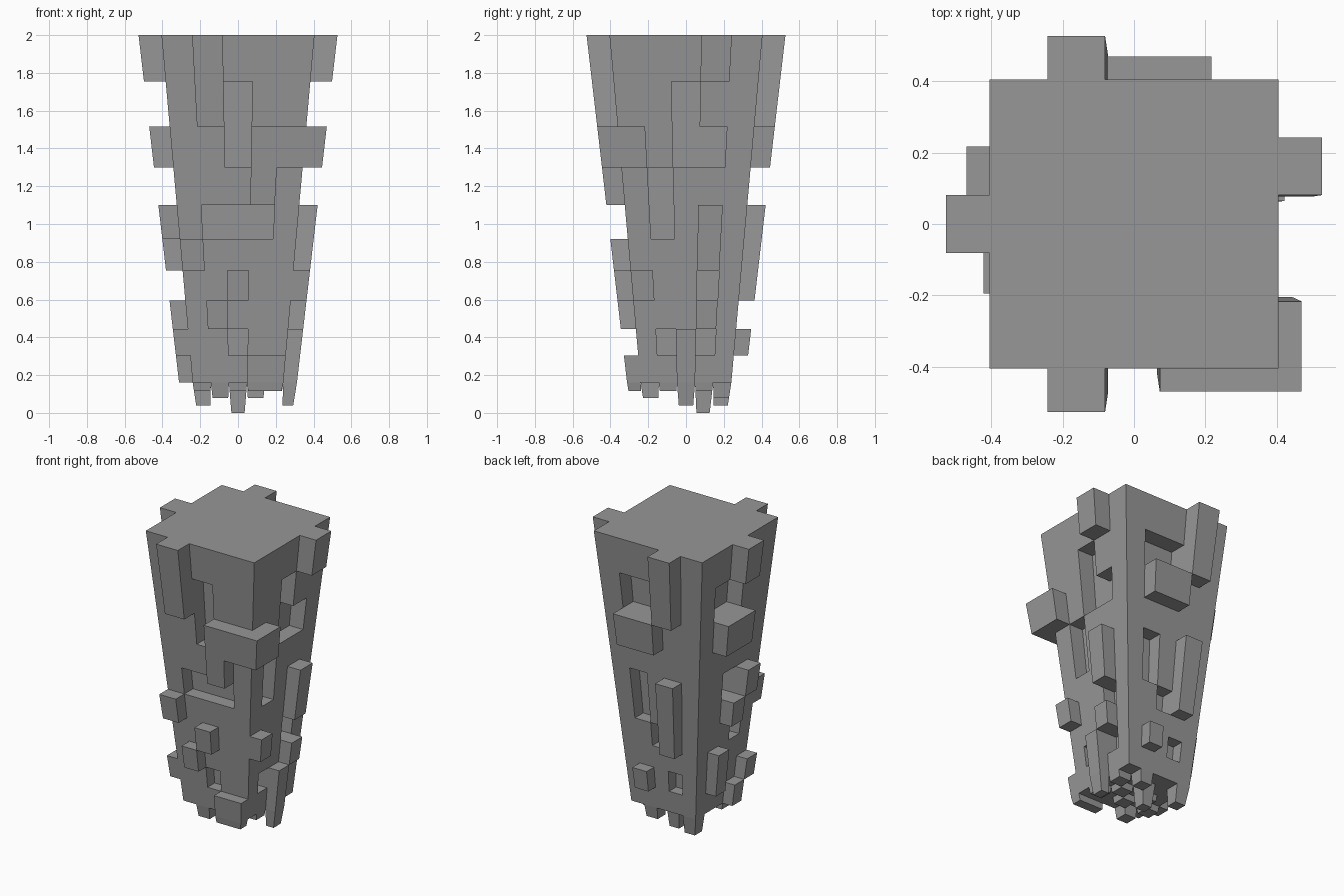
import bpy, bmesh
from mathutils import Vector

if "Cube" in bpy.data.objects:
    bpy.data.objects.remove(bpy.data.objects["Cube"])

# Row heights from top to bottom, and column limits as a share of the half width
ROWS = [2.0, 1.755, 1.515, 1.30, 1.10, 0.92, 0.755, 0.595, 0.445, 0.305, 0.16]
COLS = [-1, -0.6, -0.2, 0.2, 0.6, 1]
OUT, IN = 1.3, 0.7
SIDES = {"front": (1, -1), "back": (1, 1), "left": (0, 1), "right": (0, -1)}


def half_width(z):
    return 0.405 - 0.0897 * (2 - z)


grey = bpy.data.materials.new("stone grey")
grey.use_nodes = True
grey.diffuse_color = (0.31, 0.31, 0.31, 1)
grey.node_tree.nodes["Principled BSDF"].inputs["Base Color"].default_value = grey.diffuse_color


def finish(bm, name):
    """Taper the mesh with height and make an object of it."""
    for v in bm.verts:
        w = half_width(v.co.z)
        v.co.x *= w
        v.co.y *= w
    bmesh.ops.recalc_face_normals(bm, faces=bm.faces)
    mesh = bpy.data.meshes.new(name)
    bm.to_mesh(mesh)
    bm.free()
    mesh.materials.append(grey)
    obj = bpy.data.objects.new(name, mesh)
    bpy.context.collection.objects.link(obj)
    return obj


def cells(bm, side, first_col, last_col, first_row, last_row):
    """Faces of one side within a block of columns and rows."""
    axis, sign = SIDES[side]
    found = []
    for f in bm.faces:
        c = f.calc_center_median()
        if (abs(c[axis] - sign) < 1e-4
                and COLS[first_col] < c[1 - axis] < COLS[last_col + 1]
                and ROWS[last_row + 1] < c.z < ROWS[first_row]):
            found.append(f)
    return found


def push(bm, factor, *areas):
    """Move one connected patch of cells outward or inward."""
    faces = [f for a in areas for f in cells(bm, *a)]
    axes = {SIDES[a[0]][0] for a in areas}
    geom = bmesh.ops.extrude_face_region(bm, geom=faces)["geom"]
    old = [f for f in faces if f.is_valid]
    if old:
        bmesh.ops.delete(bm, geom=old, context='FACES')
    for v in geom:
        if isinstance(v, bmesh.types.BMVert):
            for axis in axes:
                if abs(v.co[axis]) > 0.99:
                    v.co[axis] *= factor


# Pillar core, divided into columns and rows
bm = bmesh.new()
bmesh.ops.create_cube(bm, size=2)
for v in bm.verts:
    v.co.z = ROWS[0] if v.co.z > 0 else ROWS[-1]
cuts = [(Vector((c, 0, 0)), Vector((1, 0, 0))) for c in COLS[1:-1]]
cuts += [(Vector((0, c, 0)), Vector((0, 1, 0))) for c in COLS[1:-1]]
cuts += [(Vector((0, 0, z)), Vector((0, 0, 1))) for z in ROWS[1:-1]]
for point, normal in cuts:
    bmesh.ops.bisect_plane(bm, geom=bm.verts[:] + bm.edges[:] + bm.faces[:],
                           plane_co=point, plane_no=normal)

# Block wrapped round a corner
push(bm, OUT, ("front", 3, 4, 2, 2), ("left", 0, 0, 2, 2))

# Raised blocks: side, first and last column, first and last row
for area in [
    ("front", 1, 1, 0, 1), ("front", 3, 3, 3, 3), ("front", 0, 0, 5, 5),
    ("front", 2, 2, 6, 6), ("front", 1, 1, 7, 7), ("front", 3, 4, 9, 9),
    ("left", 3, 3, 0, 0), ("left", 3, 3, 4, 5), ("left", 0, 0, 6, 6),
    ("left", 3, 3, 7, 7), ("left", 2, 2, 8, 9),
    ("back", 1, 1, 0, 1), ("back", 2, 3, 2, 2), ("back", 1, 1, 4, 6),
    ("back", 3, 3, 8, 8),
    ("right", 2, 2, 0, 0), ("right", 2, 3, 2, 2), ("right", 1, 1, 4, 4),
    ("right", 2, 2, 5, 5), ("right", 3, 3, 7, 8), ("right", 0, 0, 8, 8),
    ("right", 1, 1, 9, 9),
]:
    push(bm, OUT, area)

# Sunken pockets
push(bm, IN, ("left", 2, 2, 1, 1), ("left", 2, 3, 2, 2))
for area in [
    ("front", 2, 2, 1, 2), ("front", 1, 3, 4, 4), ("front", 2, 2, 8, 8),
    ("left", 1, 1, 3, 4), ("left", 3, 3, 6, 6), ("left", 1, 1, 8, 8),
    ("left", 3, 3, 8, 8),
    ("back", 2, 3, 1, 1), ("back", 3, 3, 4, 5), ("back", 2, 2, 6, 6),
    ("back", 1, 1, 8, 8),
    ("right", 2, 3, 1, 1), ("right", 2, 2, 4, 4), ("right", 1, 1, 6, 6),
]:
    push(bm, IN, area)
finish(bm, "pillar_body")

# Tapered studs hanging under the pillar
bm = bmesh.new()
BASE = ROWS[-1]


def stud(x0, x1, y0, y1, tip):
    verts = bmesh.ops.create_cube(bm, size=1)["verts"]
    for v in verts:
        low = v.co.z < 0
        s = 1 - 1.4 * (BASE - tip) if low else 1
        v.co.x = (x0 + x1) / 2 + v.co.x * (x1 - x0) * s
        v.co.y = (y0 + y1) / 2 + v.co.y * (y1 - y0) * s
        v.co.z = tip if low else BASE


for col, row, tip in [(0, 4, 0.04), (2, 3, 0.0), (1, 0, 0.08), (3, 4, 0.08),
                      (1, 2, 0.115), (2, 1, 0.115), (3, 2, 0.115), (4, 3, 0.115),
                      (0, 1, 0.115), (4, 1, 0.115)]:
    stud(COLS[col], COLS[col + 1], COLS[row], COLS[row + 1], tip)
stud(0.2, 1, -OUT, -1, 0.115)
stud(1, OUT, -0.2, 0.2, 0.04)
finish(bm, "bottom_studs")
